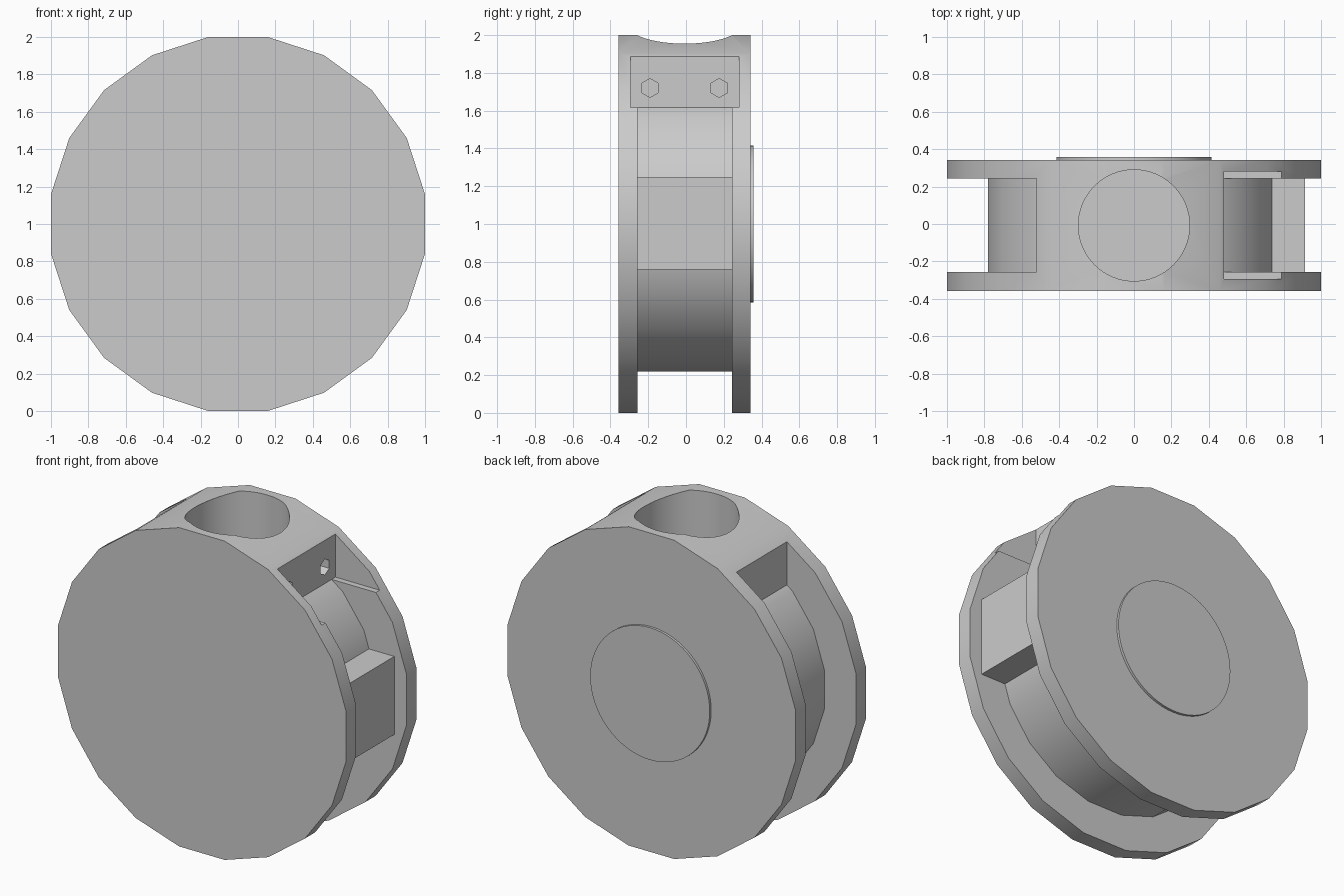
import bpy, bmesh, math

cube = bpy.data.objects.get("Cube")
if cube:
    bpy.data.objects.remove(cube, do_unlink=True)

GREY = bpy.data.materials.new("plain grey")
GREY.use_nodes = True
GREY.diffuse_color = (0.6, 0.6, 0.6, 1)
GREY.node_tree.nodes["Principled BSDF"].inputs["Base Color"].default_value = (0.6, 0.6, 0.6, 1)

MID = -0.0075          # middle plane of the wheel along y
ALONG = {              # places a profile point (u, v) at distance w along an axis
    "x": lambda u, v, w: (w, u + MID, v),
    "y": lambda u, v, w: (u, w + MID, v + 1),
    "z": lambda u, v, w: (u, v + MID, w),
}


def polar(r, degrees):
    a = math.radians(degrees)
    return (r * math.cos(a), r * math.sin(a))


def ring(r, sides, start=0, cu=0, cv=0):
    pts = [polar(r, start + 360 * i / sides) for i in range(sides)]
    return [(u + cu, v + cv) for u, v in pts]


def prism(name, profile, axis, low, high):
    """Extrude a closed profile along an axis."""
    bm = bmesh.new()
    place = ALONG[axis]
    face = bm.faces.new([bm.verts.new(place(u, v, low)) for u, v in profile])
    grown = bmesh.ops.extrude_face_region(bm, geom=[face])["geom"]
    step = [b - a for a, b in zip(place(0, 0, low), place(0, 0, high))]
    bmesh.ops.translate(bm, vec=step, verts=[g for g in grown if isinstance(g, bmesh.types.BMVert)])
    bmesh.ops.recalc_face_normals(bm, faces=bm.faces)
    mesh = bpy.data.meshes.new(name)
    bm.to_mesh(mesh)
    bm.free()
    mesh.materials.append(GREY)
    ob = bpy.data.objects.new(name, mesh)
    bpy.context.collection.objects.link(ob)
    return ob


def activate(ob):
    bpy.ops.object.select_all(action="DESELECT")
    ob.select_set(True)
    bpy.context.view_layer.objects.active = ob


def cut(target, cutter):
    cutter.hide_render = True
    mod = target.modifiers.new("cut", "BOOLEAN")
    mod.operation, mod.solver, mod.object = "DIFFERENCE", "EXACT", cutter
    activate(target)
    bpy.ops.object.modifier_apply(modifier=mod.name)
    bpy.data.objects.remove(cutter, do_unlink=True)


# Twenty-sided wheel body
body = prism("wheel_body", ring(1.0125, 20, 9), "y", -0.35, 0.35)

# Groove around the core, leaving the top block and the side stop standing
CORE = 0.79
groove = [(0.48, 1.2), (0.48, 0.616), polar(CORE, 45), polar(CORE, 27),
          (0.739, 0.25), (0.915, 0.25), (0.915, -0.24), (0.742, -0.24)]
groove += [polar(CORE, a) for a in range(-27, -226, -18)]
groove += [(-0.52, 0.587), (-0.52, 1.2)]
groove += [polar(1.3, a) for a in range(126, 415, 18)]
cut(body, prism("groove_cutter", groove, "y", -0.25, 0.25))

# Shallow recess in both flanges beside the block
recess = [(0.48, 0.617), (1.3, 0.617), (1.3, 1.3), (0.48, 1.3)]
cut(body, prism("recess_cutter", recess, "y", -0.2875, 0.2875))

# Round socket in the top
cut(body, prism("socket_cutter", ring(0.2975, 64), "z", 1.2, 2.2))

# Two hexagonal bolt holes in the block face
for side in (-1, 1):
    hexagon = ring(0.05, 6, 30, side * 0.183, 1.72)
    cut(body, prism("bolt_cutter", hexagon, "x", 0.33, 0.6))

# Thin round pad on the back
pad = prism("back_pad", ring(0.415, 64), "y", 0.34, 0.365)

for ob in (body, pad):
    activate(ob)
    bpy.ops.object.shade_smooth_by_angle(angle=math.radians(30))
